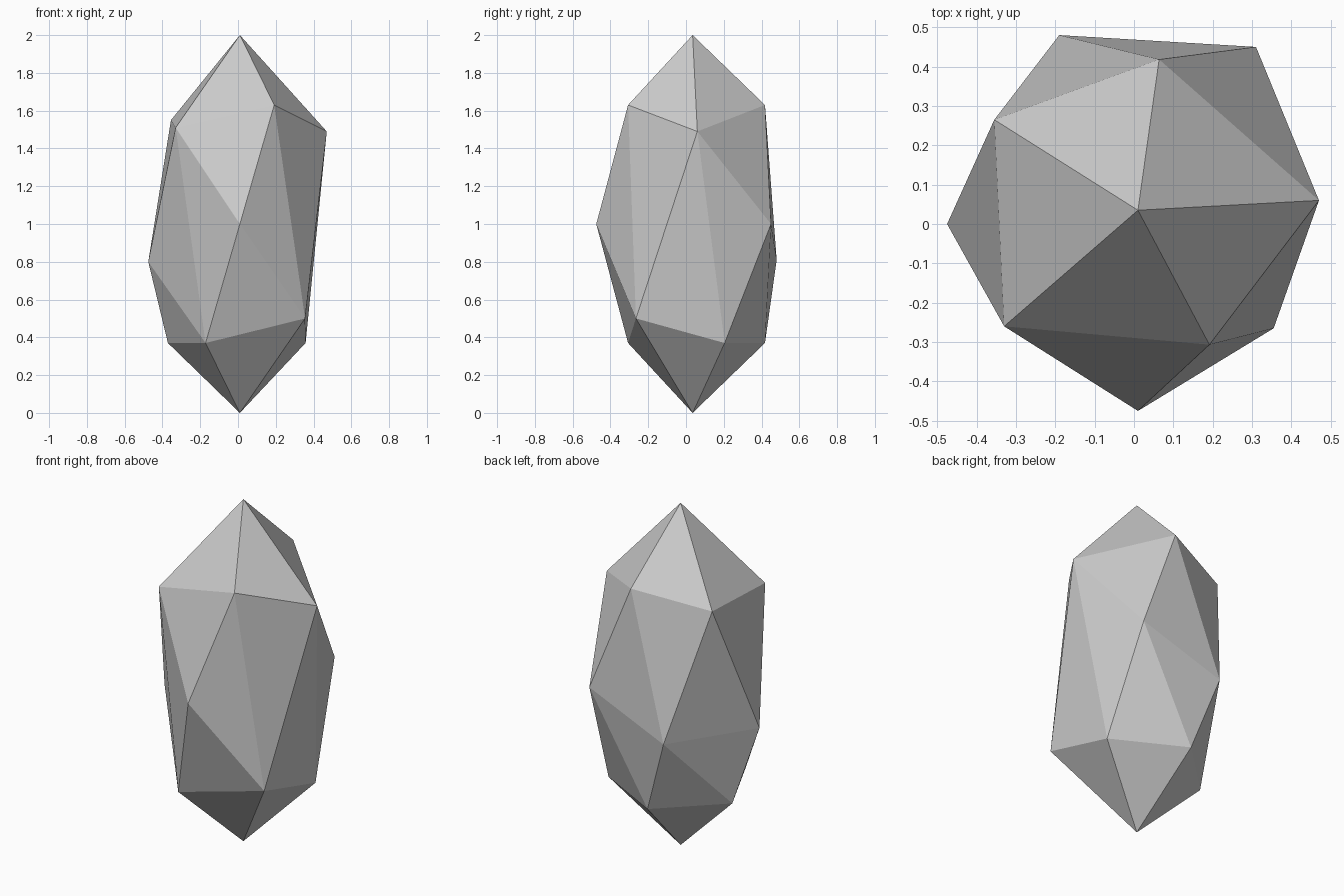
import bpy, bmesh
from math import cos, sin, radians

if "Cube" in bpy.data.objects:
    bpy.data.objects.remove(bpy.data.objects["Cube"])

AX, AY = 0.01, 0.035          # axis through both tips


def ring_point(angle, z, r=0.387):
    a = radians(angle)
    return (AX + r * cos(a), AY + r * sin(a), z)


# tips
points = [(AX, AY, 2.0), (AX, AY, 0.0)]
# upper shoulder, chipped unevenly
points += [ring_point(82, 1.63), ring_point(298, 1.63),
           (-0.355, 0.265, 1.55), (-0.33, -0.26, 1.51), (0.47, 0.06, 1.49)]
# waist
points += [(-0.19, 0.48, 0.81), (0.31, 0.45, 1.0), (-0.475, 0.0, 0.8),
           (0.01, -0.475, 1.0), (0.355, -0.265, 0.5)]
# lower shoulder
points += [ring_point(a, 0.37) for a in (26, 98, 170, 242)]

# faceted crystal skin
bm = bmesh.new()
for p in points:
    bm.verts.new(p)
bmesh.ops.convex_hull(bm, input=bm.verts[:])
bmesh.ops.recalc_face_normals(bm, faces=bm.faces[:])
mesh = bpy.data.meshes.new("crystal")
bm.to_mesh(mesh)
bm.free()
crystal = bpy.data.objects.new("crystal", mesh)
bpy.context.collection.objects.link(crystal)
